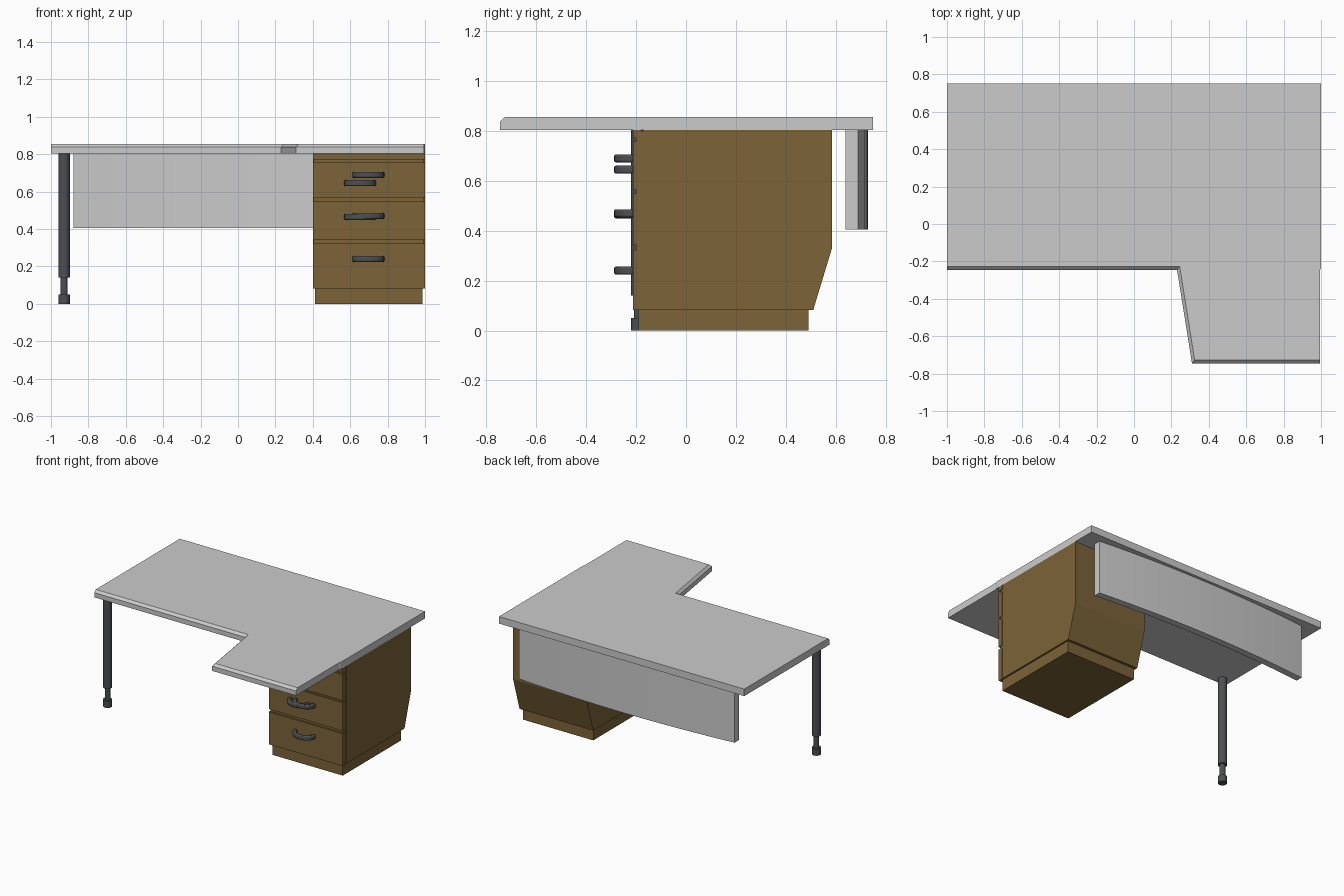
import bpy, bmesh, math
from mathutils import Vector

if "Cube" in bpy.data.objects:
    bpy.data.objects.remove(bpy.data.objects["Cube"], do_unlink=True)


def material(name, rgb):
    m = bpy.data.materials.new(name)
    m.use_nodes = True
    m.diffuse_color = (*rgb, 1)
    m.node_tree.nodes["Principled BSDF"].inputs["Base Color"].default_value = (*rgb, 1)
    return m


GREY = material("light grey laminate", (0.6, 0.6, 0.6))
WOOD = material("brown wood", (0.2, 0.125, 0.04))
DARK = material("dark grey metal", (0.075, 0.078, 0.085))


def finish(bm, name, mat):
    bmesh.ops.recalc_face_normals(bm, faces=bm.faces)
    mesh = bpy.data.meshes.new(name)
    bm.to_mesh(mesh)
    bm.free()
    mesh.materials.append(mat)
    ob = bpy.data.objects.new(name, mesh)
    bpy.context.collection.objects.link(ob)
    return ob


def prism(points, offset):
    """Extrude a closed 3D outline along an offset."""
    bm = bmesh.new()
    face = bm.faces.new([bm.verts.new(p) for p in points])
    new = bmesh.ops.extrude_face_region(bm, geom=[face])["geom"]
    verts = [g for g in new if isinstance(g, bmesh.types.BMVert)]
    bmesh.ops.translate(bm, verts=verts, vec=Vector(offset))
    return bm


def box(name, mat, x, y, z):
    pts = [(x[0], y[0], z[0]), (x[1], y[0], z[0]), (x[1], y[1], z[0]), (x[0], y[1], z[0])]
    return finish(prism(pts, (0, 0, z[1] - z[0])), name, mat)


def smooth(ob):
    bpy.ops.object.select_all(action="DESELECT")
    ob.select_set(True)
    bpy.context.view_layer.objects.active = ob
    bpy.ops.object.shade_smooth_by_angle(angle=math.radians(35))


# Worktop with chamfered upper front edges
outline = [(-1, -0.245), (0.23, -0.245), (0.31, -0.745), (0.995, -0.745),
           (0.995, -0.245), (1, -0.235), (1, 0.75), (-1, 0.75)]
bm = prism([(x, y, 0.803) for x, y in outline], (0, 0, 0.052))
front_edges = [e for e in bm.edges if all(v.co.z > 0.85 and v.co.y < -0.24 and v.co.x < 0.999
                                          for v in e.verts)
               and (e.verts[0].co - e.verts[1].co).length > 0.1
               and not all(v.co.x > 0.9 for v in e.verts)]
bmesh.ops.bevel(bm, geom=front_edges, offset=0.017, segments=1, affect="EDGES")
finish(bm, "worktop", GREY)

# Bowed modesty panel
N, HALF = 16, 0.88
span = [-HALF + 2 * HALF * i / N for i in range(N + 1)]
bow = [(x, 0.69 + 0.04 * (1 - (x / HALF) ** 2)) for x in span]
arc = bow + [(x, y - 0.05) for x, y in reversed(bow)]
smooth(finish(prism([(x, y, 0.405) for x, y in arc], (0, 0, 0.398)), "modesty_panel", GREY))

# Pedestal carcass with sloping lower back, narrow core behind the fronts, plinth
side = [(-0.17, 0.083), (0.51, 0.083), (0.585, 0.33), (0.585, 0.803), (-0.17, 0.803)]
finish(prism([(0.4, y, z) for y, z in side], (0.6, 0, 0)), "pedestal_carcass", WOOD)
box("pedestal_core", WOOD, (0.405, 0.995), (-0.2, -0.165), (0.085, 0.8))
box("pedestal_plinth", WOOD, (0.413, 0.987), (-0.19, 0.49), (0, 0.085))

# Drawer fronts and top rail
fronts = {"lower": (0.083, 0.322), "middle": (0.342, 0.55),
          "upper": (0.565, 0.757), "top_rail": (0.772, 0.803)}
for label, z in fronts.items():
    box("drawer_front_" + label, WOOD, (0.4, 1), (-0.213, -0.18), z)


# Bow handles
def handle(name, x, z):
    steps = 12
    pts = []
    for width, depth, order in ((0.086, 0.076, 1), (0.062, 0.048, -1)):
        for i in range(steps + 1)[::order]:
            a = math.pi * i / steps
            pts.append((x - width * math.cos(a), -0.212 - depth * math.sin(a) ** 0.8, z - 0.016))
    ob = finish(prism(pts, (0, 0, 0.032)), name, DARK)
    bevel = ob.modifiers.new("rounded edges", "BEVEL")
    bevel.width = 0.007
    bevel.segments = 2
    bevel.limit_method = "ANGLE"
    bevel.angle_limit = math.radians(50)
    smooth(ob)


places = [(0.697, 0.69), (0.653, 0.645), (0.697, 0.47), (0.653, 0.465), (0.697, 0.24)]
for i, (x, z) in enumerate(places):
    handle(f"drawer_handle_{i + 1}", x, z)

# Adjustable leg
for name, r, z0, z1 in (("leg_tube", 0.031, 0.14, 0.803), ("leg_stem", 0.019, 0.045, 0.145),
                        ("leg_foot", 0.031, 0, 0.05)):
    bm = bmesh.new()
    bmesh.ops.create_cone(bm, cap_ends=True, segments=16, radius1=r, radius2=r, depth=z1 - z0)
    bmesh.ops.translate(bm, verts=bm.verts, vec=(-0.93, -0.19, (z0 + z1) / 2))
    smooth(finish(bm, name, DARK))
